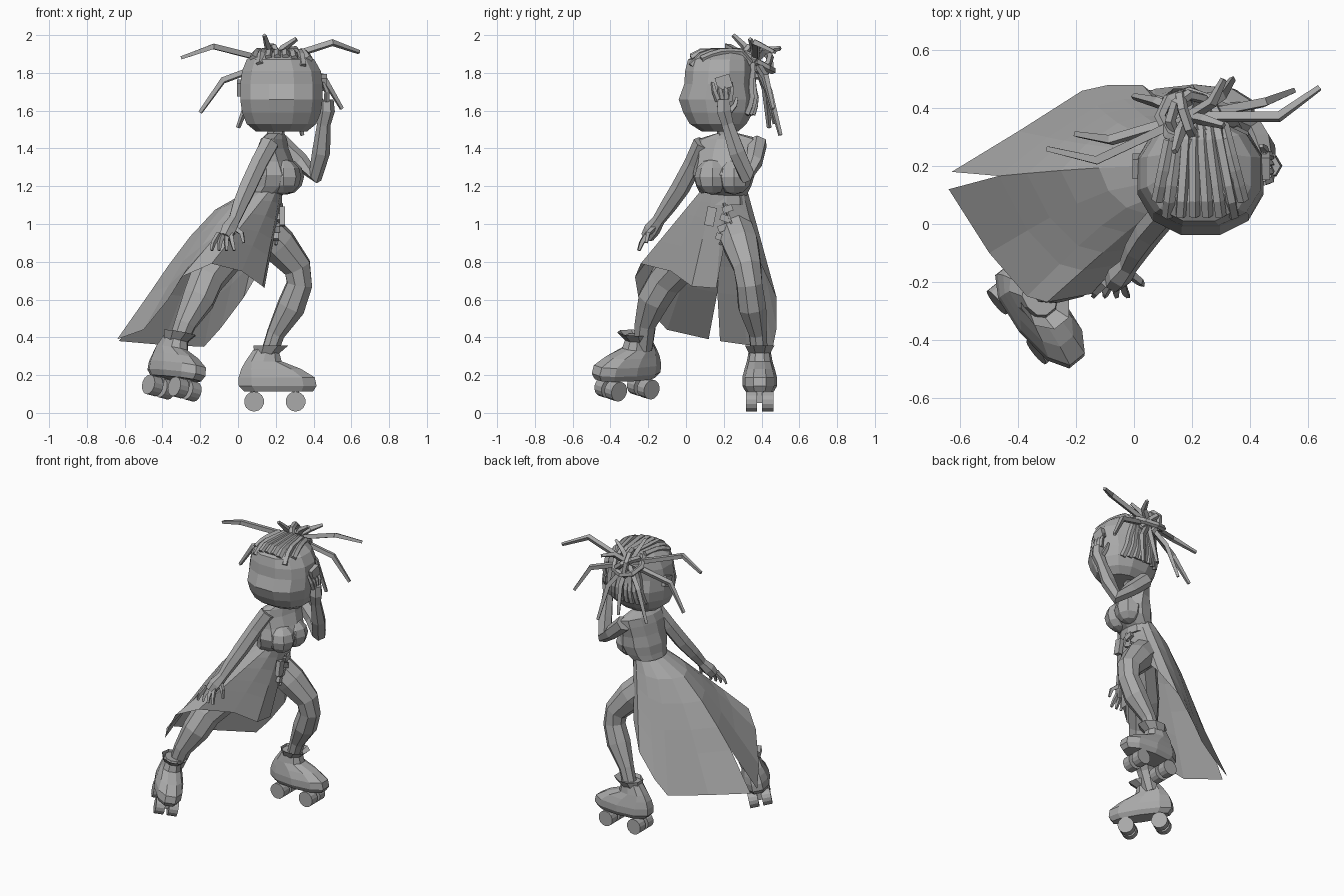
import bpy, bmesh, math
from mathutils import Vector, Matrix
from mathutils.bvhtree import BVHTree

default = bpy.data.objects.get("Cube")
if default:
    bpy.data.objects.remove(default, do_unlink=True)

grey = bpy.data.materials.new("plain grey")
grey.use_nodes = True
grey.diffuse_color = (.4, .4, .4, 1)
grey.node_tree.nodes["Principled BSDF"].inputs["Base Color"].default_value = (.4, .4, .4, 1)


def finish(name, bm, matrix=None):
    """Turn a bmesh into a flat shaded grey object."""
    if matrix:
        bm.transform(matrix)
    bmesh.ops.recalc_face_normals(bm, faces=bm.faces[:])
    mesh = bpy.data.meshes.new(name)
    bm.to_mesh(mesh)
    bm.free()
    mesh.materials.append(grey)
    obj = bpy.data.objects.new(name, mesh)
    bpy.context.collection.objects.link(obj)
    return obj


def skin(name, rows, closed=True, caps=True, matrix=None):
    """Bridge rows of points with quads, optionally capping both ends."""
    bm = bmesh.new()
    grid = [[bm.verts.new(p) for p in row] for row in rows]
    count = len(grid[0])
    for low, high in zip(grid, grid[1:]):
        for i in range(count if closed else count - 1):
            j = (i + 1) % count
            bm.faces.new((low[i], low[j], high[j], high[i]))
    if caps:
        bm.faces.new(grid[0])
        bm.faces.new(grid[-1])
    return finish(name, bm, matrix)


def tube(name, points, sides=6):
    """Sweep a polygon along (x, y, z, radius) points."""
    path = [Vector(p[:3]) for p in points]
    normal = Vector((.31, .83, .47))
    rows = []
    for i, centre in enumerate(path):
        tangent = (path[min(i + 1, len(path) - 1)] - path[max(i - 1, 0)]).normalized()
        normal = (normal - tangent * normal.dot(tangent)).normalized()
        side = tangent.cross(normal)
        turns = [math.tau * k / sides for k in range(sides)]
        rows.append([centre + (normal * math.cos(a) + side * math.sin(a)) * points[i][3] for a in turns])
    return skin(name, rows)


def loft(name, rings, sides=10, yaw=0.0, power=1.0, caps=True, matrix=None):
    """Stack level (x, y, z, depth along x, depth along y) ovals."""
    def soft(v):
        return math.copysign(abs(v) ** power, v)
    rows = []
    for x, y, z, rx, ry in rings:
        row = []
        for k in range(sides):
            a = math.tau * (k + .5) / sides
            offset = Vector((rx * soft(math.cos(a)), ry * soft(math.sin(a)), 0))
            row.append(Vector((x, y, z)) + Matrix.Rotation(yaw, 3, 'Z') @ offset)
        rows.append(row)
    return skin(name, rows, caps=caps, matrix=matrix)


def block(name, place, size, tilt=0.0):
    bm = bmesh.new()
    bmesh.ops.create_cube(bm, size=1)
    shape = Matrix.Diagonal((*size, 1))
    return finish(name, bm, Matrix.Translation(place) @ Matrix.Rotation(tilt, 4, 'X') @ shape)


# Head and neck
head = loft("head", [(.23, .18, 1.49, .14, .1), (.23, .17, 1.53, .19, .155),
                     (.23, .17, 1.59, .215, .19), (.23, .165, 1.66, .225, .21),
                     (.23, .17, 1.74, .225, .185), (.23, .175, 1.81, .215, .185),
                     (.225, .18, 1.87, .185, .175), (.22, .2, 1.91, .13, .13)], sides=12, power=.9)
tube("neck", [(.19, .22, 1.42, .05), (.21, .2, 1.54, .045)])
block("left_ear", (.455, .2, 1.75), (.03, .08, .07), .3)
block("right_ear", (.01, .2, 1.72), (.03, .07, .07), .3)

# Braided rows that follow the scalp to the bun, over the crown and up the nape
probe = bmesh.new()
probe.from_mesh(head.data)
scalp = BVHTree.FromBMesh(probe)
probe.free()
ROWS = 8
for region, first_x, width in (("crown", .07, .32), ("nape", .1, .26)):
    for i in range(ROWS):
        start = first_x + width * i / (ROWS - 1)
        path = []
        for step in range(7):
            t = step / 6
            x = start + (.21 - start) * t * .45
            if region == "crown":
                hit = scalp.ray_cast(Vector((x, .03 + .31 * t, 3)), Vector((0, 0, -1)))[0]
            else:
                hit = scalp.ray_cast(Vector((x, 3, 1.58 + .27 * t)), Vector((0, -1, 0)))[0]
            if hit and (region == "nape" or hit.z > 1.82):
                path.append((*hit, .021))
        if len(path) > 1:
            tube(f"{region}_braid_{i}", path, 5)

# Bun made of looped locks
bun = Vector((.19, .37, 1.86))
for i, (lean, radius) in enumerate([(-.5, .1), (.3, .08), (-1.1, .085)]):
    turn = Matrix.Rotation(lean, 3, 'X') @ Matrix.Rotation(i * .6, 3, 'Y')
    loop = []
    for k in range(9):
        a = math.tau * k / 8
        loop.append((*(bun + turn @ Vector((math.cos(a), math.sin(a), 0)) * radius), .02))
    tube(f"bun_loop_{i}", loop, 5)

# Loose locks, each bent once on its way to the tip
LOCKS = [((-.13, .22, 1.94), (-.3, .26, 1.88)), ((.5, .37, 1.96), (.64, .47, 1.91)),
         ((-.08, .29, 1.76), (-.2, .31, 1.59)), ((.45, .42, 1.78), (.55, .46, 1.61)),
         ((.08, .42, 1.72), (0, .44, 1.51)), ((.3, .44, 1.7), (.34, .5, 1.47)),
         ((.21, .43, 1.72), (.2, .47, 1.53)), ((.16, .32, 1.93), (.14, .25, 2)),
         ((.24, .36, 1.93), (.31, .34, 1.98)), ((.27, .42, 1.92), (.31, .5, 1.93))]
for i, (bend, tip) in enumerate(LOCKS):
    tube(f"loose_lock_{i}", [(*bun, .02), (*bend, .02), (*tip, .012)], 4)

# Bodice, turned towards the side
FACING = -.26
loft("bodice", [(.13, .2, 1.1, .1, .13), (.14, .2, 1.15, .09, .125),
                (.18, .2, 1.2, .12, .15), (.195, .2, 1.26, .13, .17),
                (.19, .21, 1.33, .1, .165), (.185, .22, 1.4, .075, .175),
                (.19, .23, 1.45, .06, .17), (.2, .22, 1.48, .045, .06)], yaw=FACING)
for side, spot in (("right", (.24, .14, 1.25)), ("left", (.255, .255, 1.25))):
    bm = bmesh.new()
    bmesh.ops.create_uvsphere(bm, u_segments=8, v_segments=6, radius=.095)
    finish(side + "_bust", bm, Matrix.Translation(spot))

# Skirt sweeping backwards, slit at the back and raised over the leading leg
HEM = [(-.64, .12, .39), (-.5, -.1, .44), (-.37, -.25, .6), (-.3, -.27, .72), (-.14, -.24, .79),
       (.02, -.08, .75), (.13, .03, .67), (.14, .16, .66), (.19, .22, .98), (.13, .4, .78),
       (.03, .48, .61), (-.09, .48, .45), (-.18, .46, .35), (-.4, .32, .36), (-.63, .18, .38)]
waist = Vector((.14, .2, 1.17))
columns = []
for i, hem in enumerate(HEM):
    a = math.pi + math.tau * i / (len(HEM) - 1)
    out = Vector((math.cos(a) * .095, math.sin(a) * .13, 0))
    puff = Vector((min(out.x, 0), 0, 0))
    columns.append([(waist + out).lerp(Vector(hem), t) + puff * math.sin(math.pi * math.sqrt(t))
                    for t in (0, .12, .3, .5, .68, 1)])
first, last = columns[0], columns[-1]
for row in range(len(first) - 1):
    first[row] = last[row] = (first[row] + last[row]) / 2
skin("skirt", list(zip(*columns)), closed=False, caps=False)

# Arms
tube("right_arm", [(.17, .09, 1.43, .052), (.11, .04, 1.32, .05), (.05, -.03, 1.19, .05),
                   (.01, -.09, 1.1, .044), (-.02, -.145, 1.02, .034), (-.05, -.18, .97, .044),
                   (-.07, -.205, .93, .036)])
tube("left_arm", [(.22, .38, 1.43, .052), (.33, .36, 1.33, .047), (.41, .32, 1.26, .048),
                  (.44, .27, 1.38, .048), (.455, .22, 1.53, .036), (.47, .2, 1.6, .043),
                  (.47, .2, 1.66, .036)])

# Fingers fanned from each palm
for i in range(4):
    spread = i / 3
    tube(f"right_finger_{i}", [(-.1 + .06 * spread, -.205, .95, .016),
                               (-.13 + .1 * spread, -.235, .9, .014),
                               (-.14 + .12 * spread, -.25, .86, .009)], 4)
    tube(f"left_finger_{i}", [(.47, .17 + .06 * spread, 1.65, .016),
                              (.47, .15 + .09 * spread, 1.7, .014),
                              (.45, .14 + .1 * spread, 1.75, .009)], 4)
tube("right_thumb", [(-.03, -.16, .99, .018), (.02, -.2, .95, .015), (.03, -.21, .9, .009)], 4)
tube("left_thumb", [(.46, .22, 1.58, .018), (.45, .26, 1.63, .015), (.44, .27, 1.67, .009)], 4)

# Legs
tube("left_leg", [(.1, .25, 1, .1), (.215, .29, .89, .1), (.315, .325, .77, .078),
                  (.325, .335, .68, .072), (.28, .35, .56, .078), (.2, .38, .42, .05),
                  (.16, .39, .3, .045)], 8)
tube("right_leg", [(.05, .12, .98, .11), (-.08, 0, .82, .105), (-.17, -.11, .7, .095),
                   (-.21, -.17, .6, .09), (-.28, -.215, .47, .06), (-.33, -.225, .34, .05)], 8)


def skate(side, place, yaw, roll, pitch):
    """Roller boot with its toe towards local +x and wheels resting on z = 0."""
    frame = (Matrix.Translation(place) @ Matrix.Rotation(yaw, 4, 'Z')
             @ Matrix.Rotation(pitch, 4, 'Y') @ Matrix.Rotation(roll, 4, 'X'))
    loft(side + "_boot", [(.01, 0, .11, .19, .075), (.005, 0, .14, .215, .092),
                          (0, 0, .185, .21, .092), (-.03, 0, .23, .165, .08),
                          (-.07, 0, .27, .1, .068), (-.055, 0, .34, .065, .055)],
         power=.85, matrix=frame)
    loft(side + "_cuff", [(-.06, 0, .3, .065, .055), (-.03, 0, .355, .1, .085)],
         sides=8, caps=False, matrix=frame)
    for axle, x in (("rear", -.12), ("front", .1)):
        for edge in (-1, 1):
            bm = bmesh.new()
            bmesh.ops.create_cone(bm, cap_ends=True, segments=14, radius1=.053, radius2=.053, depth=.06)
            local = Matrix.Translation((x, edge * .043, .057)) @ Matrix.Rotation(math.pi / 2, 4, 'X')
            finish(f"{side}_{axle}_wheel_{'left' if edge > 0 else 'right'}", bm, frame @ local)
        bm = bmesh.new()
        bmesh.ops.create_cube(bm, size=1)
        finish(f"{side}_{axle}_truck", bm,
               frame @ Matrix.Translation((x, 0, .085)) @ Matrix.Diagonal((.035, .04, .07, 1)))


skate("left", (.205, .39, .003), 0, 0, 0)
skate("right", (-.355, -.325, .075), -.9, -.2, .05)

# Pouch and hanging charms at the waist
block("belt_pouch", (.235, .13, 1.04), (.03, .05, .1), -.2)
for i in range(4):
    block(f"charm_{i}", (.225 - .008 * i, .22 - .012 * i, 1.08 - .05 * i), (.025, .055, .035), .35 * (-1) ** i)
tube("charm_cord", [(.23, .2, 1.11, .008), (.22, .24, 1, .008), (.2, .18, .89, .008)], 4)
